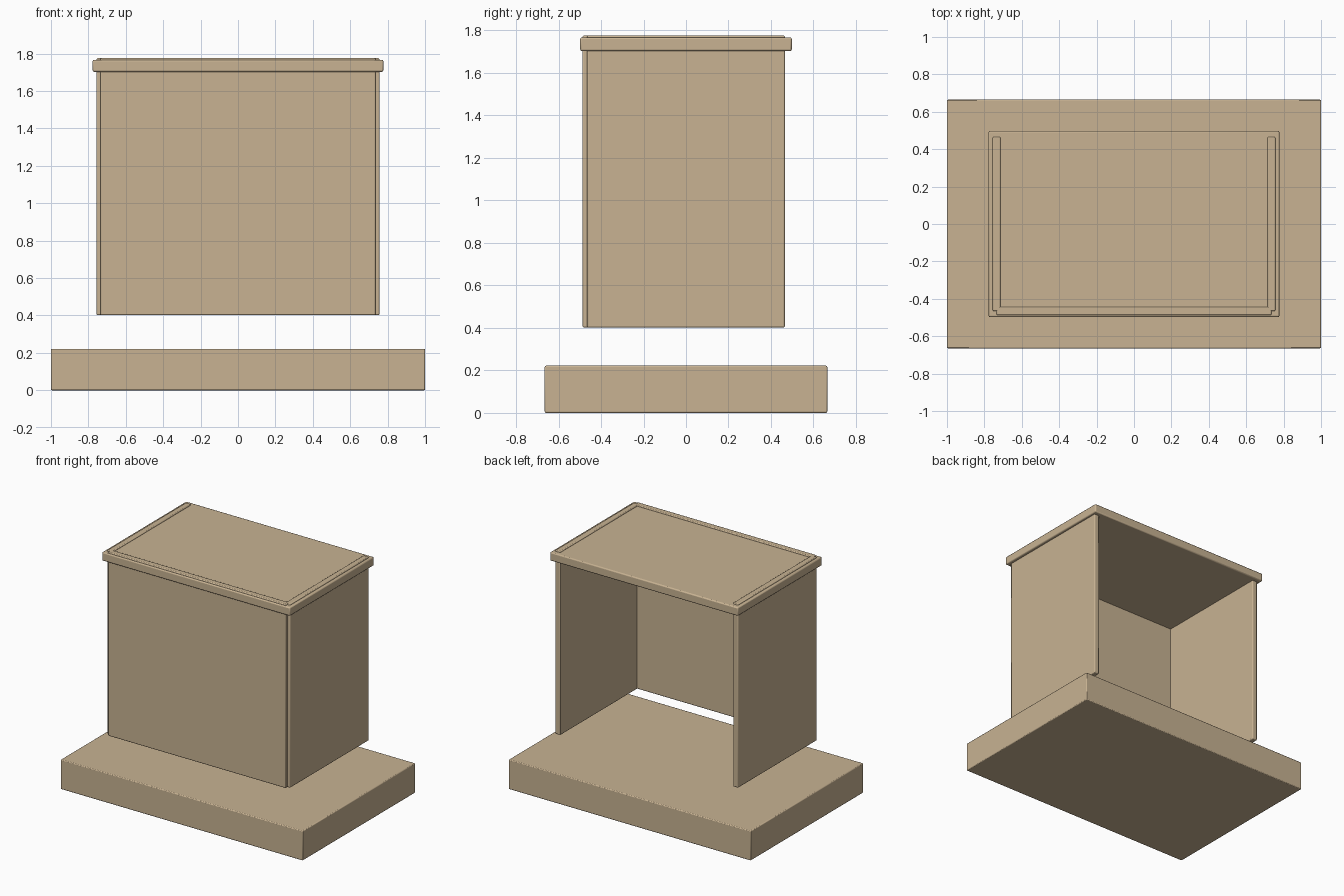
import bpy

if "Cube" in bpy.data.objects:
    bpy.data.objects.remove(bpy.data.objects["Cube"])


def board(name, lo, hi, bevel):
    """Box between two corners with slightly eased edges."""
    size = [h - l for l, h in zip(lo, hi)]
    bpy.ops.mesh.primitive_cube_add(size=1, location=[(l + h) / 2 for l, h in zip(lo, hi)])
    ob = bpy.context.object
    ob.name = name
    ob.scale = size
    bpy.ops.object.transform_apply(location=False, rotation=False, scale=True)
    mod = ob.modifiers.new("eased_edges", 'BEVEL')
    mod.width = bevel
    mod.segments = 2
    ob.data.materials.append(wood)
    bpy.ops.object.shade_smooth_by_angle()
    return ob


wood = bpy.data.materials.new("wood")
wood.diffuse_color = (0.58, 0.45, 0.29, 1)
wood.use_nodes = True
wood.node_tree.nodes["Principled BSDF"].inputs["Base Color"].default_value = wood.diffuse_color

# Plinth on the floor
board("base", (-1, -0.665, 0), (1, 0.665, 0.222), 0.006)

# Hood, open at the back and bottom, floating above the plinth
board("front_panel", (-0.735, -0.487, 0.402), (0.735, -0.444, 1.776), 0.006)
for name, s in (("left_panel", -1), ("right_panel", 1)):
    xs = sorted((s * 0.714, s * 0.756))
    board(name, (xs[0], -0.465, 0.402), (xs[1], 0.465, 1.776), 0.006)

# Lid, with the panel tops standing just proud of it
board("top_slab", (-0.777, -0.498, 1.703), (0.777, 0.498, 1.767), 0.008)
